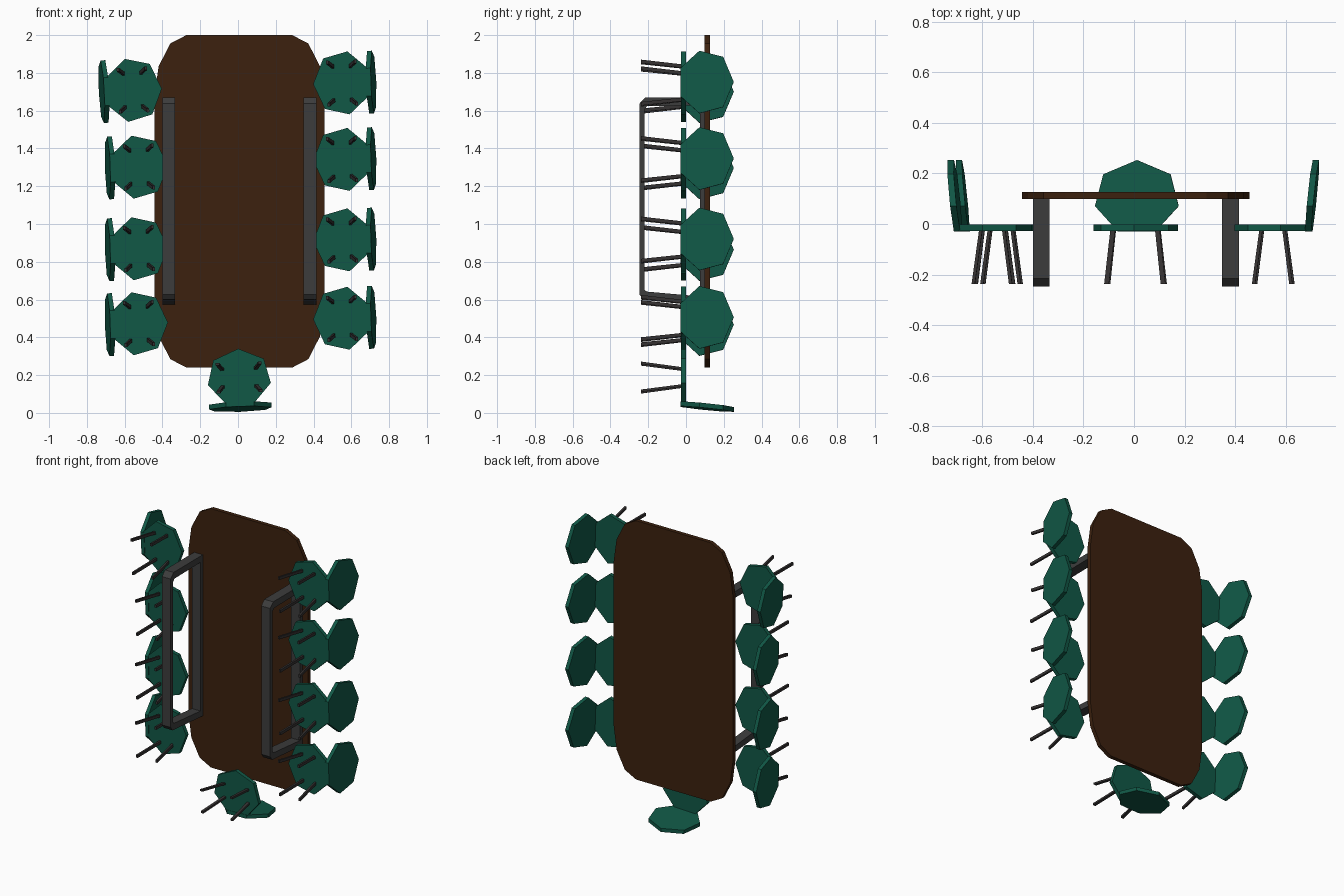
import bpy, bmesh, math
from mathutils import Matrix, Vector

if "Cube" in bpy.data.objects:
    bpy.data.objects.remove(bpy.data.objects["Cube"])


def material(name, rgb):
    m = bpy.data.materials.new(name)
    m.diffuse_color = (*rgb, 1)
    m.use_nodes = True
    m.node_tree.nodes["Principled BSDF"].inputs["Base Color"].default_value = m.diffuse_color
    return m


WOOD = material("dark wood", (0.045, 0.015, 0.0045))
GREEN = material("green seat", (0.0055, 0.098, 0.062))
METAL = material("grey metal", (0.046, 0.046, 0.046))
LEG = material("dark leg metal", (0.036, 0.032, 0.032))


def loft(name, a, b, mat, matrix=Matrix(), inner=None):
    """Solid between two matching loops; inner = (a, b) loops of a hole."""
    bm = bmesh.new()
    n = len(a)
    va = [bm.verts.new(p) for p in a]
    vb = [bm.verts.new(p) for p in b]
    if inner:
        ia = [bm.verts.new(p) for p in inner[0]]
        ib = [bm.verts.new(p) for p in inner[1]]
        pairs = [(va, vb), (vb, ib), (ib, ia), (ia, va)]
    else:
        bm.faces.new(va)
        bm.faces.new(vb)
        pairs = [(va, vb)]
    for p, q in pairs:
        for i in range(n):
            j = (i + 1) % n
            bm.faces.new((p[i], p[j], q[j], q[i]))
    bm.transform(matrix)
    bmesh.ops.recalc_face_normals(bm, faces=bm.faces)
    me = bpy.data.meshes.new(name)
    bm.to_mesh(me)
    bm.free()
    me.materials.append(mat)
    ob = bpy.data.objects.new(name, me)
    bpy.context.collection.objects.link(ob)
    return ob


# Table top: rectangle with stretched round corners, lying in the XZ plane
outline = []
for q, (sx, sz) in enumerate([(1, 1), (-1, 1), (-1, -1), (1, -1)]):
    steps = range(4) if q % 2 == 0 else range(3, -1, -1)
    for k in steps:
        t = math.radians(30 * k)
        outline.append((0.007 + sx * (0.28 + 0.17 * math.cos(t)),
                        1.12 + sz * (0.55 + 0.33 * math.sin(t))))
loft("table_top", [(x, 0.099, z) for x, z in outline],
     [(x, 0.126, z) for x, z in outline], WOOD)

# Table legs: closed loop frames with chamfered floor corners (y, z)
outer = [(-.247, .628), (-.225, .600), (.100, .574), (.100, 1.67), (-.215, 1.67), (-.247, 1.637)]
hole = [(-.220, .652), (-.208, .642), (.074, .617), (.074, 1.628), (-.205, 1.624), (-.220, 1.608)]
for side, x0, x1 in (("left", -.399, -.334), ("right", .348, .415)):
    loft(side + "_table_leg_frame",
         [(x0, y, z) for y, z in outer], [(x1, y, z) for y, z in outer], METAL,
         inner=([(x0, y, z) for y, z in hole], [(x1, y, z) for y, z in hole]))


def heptagon(rx, ry, cy):
    return [(rx * math.sin(i * math.tau / 7), cy + ry * math.cos(i * math.tau / 7)) for i in range(7)]


def chair(name, x, z, angle):
    """Chair in local (side, forward, up); its up direction is world +y."""
    a = math.radians(angle)
    f, u = Vector((math.cos(a), 0, math.sin(a))), Vector((0, 1, 0))
    r = f.cross(u)
    m = Matrix.Translation((x, 0, z)) @ Matrix((r, f, u)).transposed().to_4x4()
    # seat
    seat = heptagon(0.171, 0.153, 0)
    loft(name + "_seat", [(s, d, -0.027) for s, d in seat],
         [(s, d, -0.001) for s, d in seat], GREEN, m)
    # reclined backrest
    back = [(s, -0.128 - (h + 0.03) * 0.1, h) for s, h in heptagon(0.170, 0.149, 0.104)]
    loft(name + "_backrest", back, [(s, d - 0.025, h) for s, d, h in back], GREEN, m)
    # splayed legs
    for sx in (-1, 1):
        for sy in (-1, 1):
            def ring(cx, cy, h):
                return [(sx * cx + i * 0.0095, sy * cy + j * 0.0065, h)
                        for i, j in ((-1, -1), (1, -1), (1, 1), (-1, 1))]
            loft(name + "_leg", ring(0.088, 0.045, -0.02), ring(0.112, 0.074, -0.238), LEG, m)


# Chairs around the table
chair("end_chair", 0.006, 0.187, 92)
for i, (x, z, ang) in enumerate([(-.556, 1.709, 3), (-.524, 1.302, 2),
                                 (-.524, .870, 2), (-.524, .473, 2)]):
    chair(f"left_chair_{i + 1}", x, z, ang)
for i, z in enumerate((1.746, 1.341, .915, .500)):
    chair(f"right_chair_{i + 1}", .551, z, 182)
